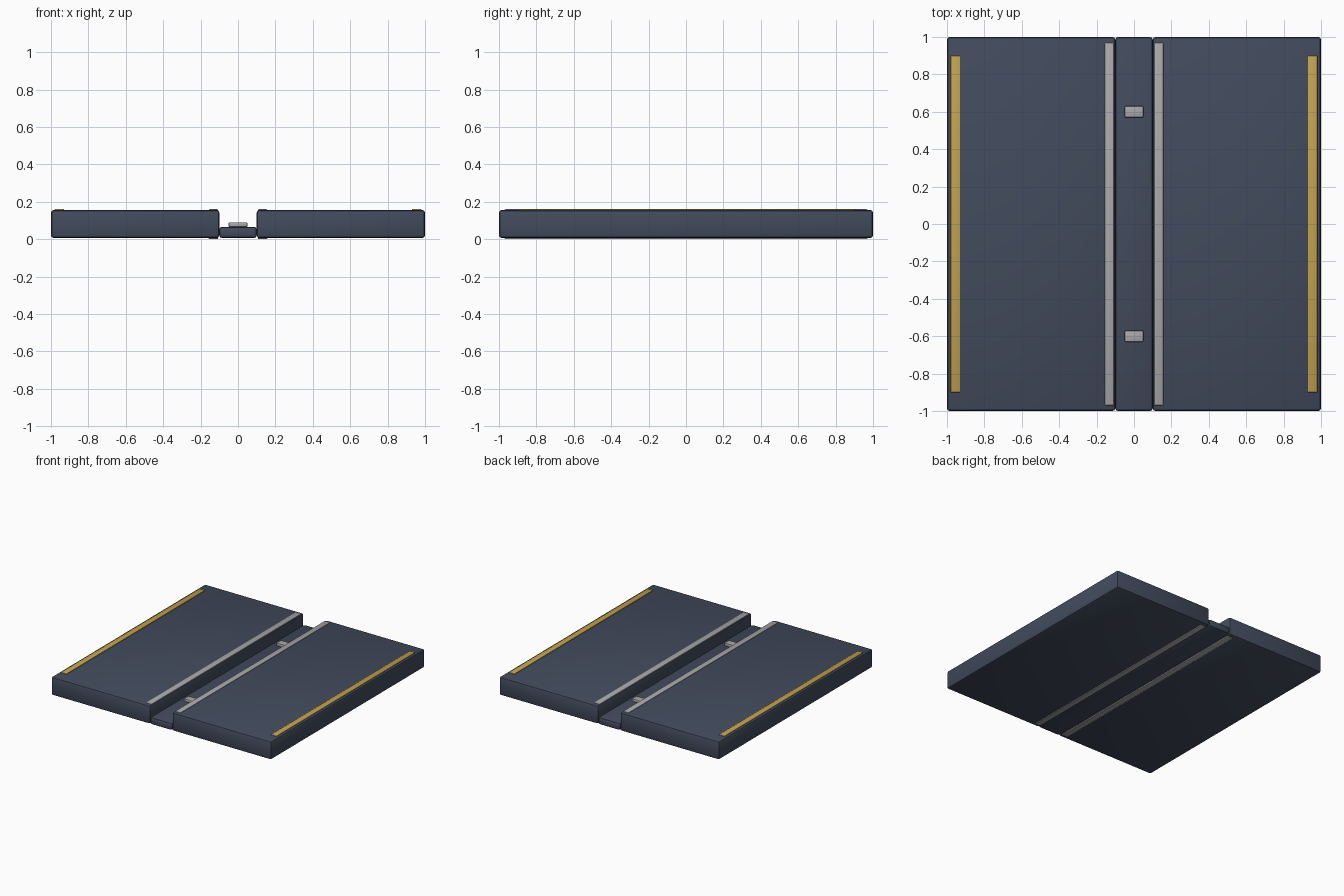
import bpy

if "Cube" in bpy.data.objects:
    bpy.data.objects.remove(bpy.data.objects["Cube"])


def material(name, rgb):
    m = bpy.data.materials.new(name)
    m.diffuse_color = (*rgb, 1)
    m.use_nodes = True
    m.node_tree.nodes["Principled BSDF"].inputs["Base Color"].default_value = m.diffuse_color
    return m


NAVY = material("slate_navy", (0.054, 0.069, 0.107))
GREY = material("light_grey", (0.40, 0.40, 0.41))
GOLD = material("gold", (0.54, 0.36, 0.075))


def box(name, x, y, z, mat, bevel, segments=2):
    """Bevelled box from (min, max) ranges."""
    ranges = (x, y, z)
    bpy.ops.mesh.primitive_cube_add(size=1, location=[(a + b) / 2 for a, b in ranges])
    ob = bpy.context.object
    ob.name = name
    ob.scale = [b - a for a, b in ranges]
    bpy.ops.object.transform_apply(location=False, rotation=False, scale=True)
    ob.data.materials.append(mat)
    mod = ob.modifiers.new("rounded_edges", "BEVEL")
    mod.width = bevel
    mod.segments = segments
    bpy.ops.object.modifier_apply(modifier=mod.name)
    bpy.ops.object.shade_smooth_by_angle()
    return ob


# Low spine between the two panels
box("spine", (-0.1, 0.1), (-1, 1), (0.006, 0.066), NAVY, 0.015)

for side, s in (("left", -1), ("right", 1)):
    def span(a, b):
        return tuple(sorted((s * a, s * b)))
    # Thick cover panel
    box(side + "_panel", span(0.1, 1), (-1, 1), (0.006, 0.156), NAVY, 0.015)
    # Grey hinge strip running right through the panel
    box(side + "_hinge_strip", span(0.107, 0.157), (-0.97, 0.97), (0, 0.16), GREY, 0.005)
    # Gold trim on the outer edge
    box(side + "_gold_trim", span(0.93, 0.98), (-0.9, 0.9), (0.15, 0.161), GOLD, 0.002)

# Small clips on the spine
for name, y in (("front_clip", -0.6), ("back_clip", 0.6)):
    box(name, (-0.05, 0.05), (y - 0.03, y + 0.03), (0.065, 0.09), GREY, 0.005)
